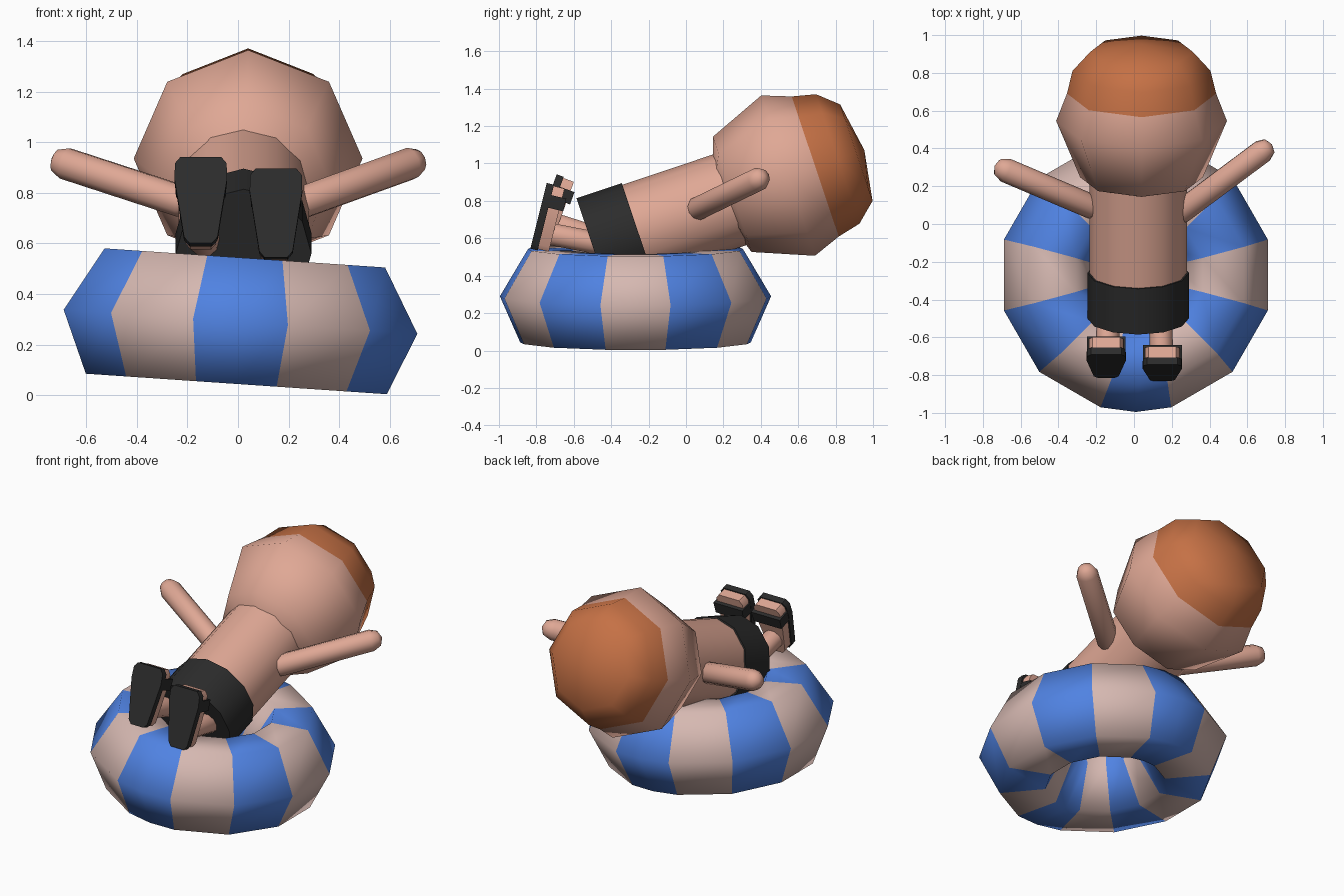
import bpy, bmesh, math
from mathutils import Vector, Matrix

if "Cube" in bpy.data.objects:
    bpy.data.objects.remove(bpy.data.objects["Cube"])


def material(name, rgb):
    m = bpy.data.materials.new(name)
    m.diffuse_color = (*rgb, 1)
    m.use_nodes = True
    m.node_tree.nodes["Principled BSDF"].inputs["Base Color"].default_value = m.diffuse_color
    return m


SKIN = material("skin", (.74, .39, .30))
HAIR = material("orange hair", (.56, .165, .06))
BLACK = material("black", (.025, .025, .025))
BLUE = material("blue", (.08, .225, .76))
PALE = material("pale pink", (.67, .48, .44))


def finish(name, bm, mats, angle):
    bmesh.ops.recalc_face_normals(bm, faces=bm.faces[:])
    mesh = bpy.data.meshes.new(name)
    bm.to_mesh(mesh)
    bm.free()
    for m in mats:
        mesh.materials.append(m)
    mesh.shade_smooth()
    mesh.set_sharp_from_angle(angle=math.radians(angle))
    ob = bpy.data.objects.new(name, mesh)
    bpy.context.collection.objects.link(ob)
    return ob


def lathe(name, origin, axis, profile, sides, mats, angle=65, rule=None):
    """Revolve (distance, radius) points around an axis; one vertex row lies on +x."""
    origin, a = Vector(origin), Vector(axis).normalized()
    u = (Vector((1, 0, 0)) - a * a.x)
    if u.length < .2:
        u = Vector((0, 0, 1)) - a * a.z
    u.normalize()
    v = a.cross(u)
    bm = bmesh.new()
    rows = []
    for t, r in profile:
        c = origin + a * t
        if r == 0:
            rows.append([bm.verts.new(c)] * sides)
        else:
            angs = [2 * math.pi * i / sides for i in range(sides)]
            rows.append([bm.verts.new(c + u * r * math.cos(g) + v * r * math.sin(g)) for g in angs])
    for lo, hi in zip(rows, rows[1:]):
        for i in range(sides):
            j = (i + 1) % sides
            f = bm.faces.new(list(dict.fromkeys((lo[i], lo[j], hi[j], hi[i]))))
            if rule:
                f.material_index = rule((f.calc_center_median() - origin).dot(a))
    return finish(name, bm, mats, angle)


def capsule(name, p, q, r, sides=10):
    p, q = Vector(p), Vector(q)
    n = (q - p).length
    lathe(name, p, q - p, [(-r, 0), (-r * .7, r * .7), (0, r), (n, r), (n + r * .7, r * .7), (n + r, 0)],
          sides, [SKIN])


# Swim ring: six-sided section, twelve stripes, slightly tilted
section = [(.725, 0), (.575, .253), (.35, .25), (.21, 0), (.35, -.245), (.617, -.246)]
degs = sorted([15 + 30 * k for k in range(12)] + [90, 270])
bm = bmesh.new()
place = Matrix.Translation((.01, -.27, .29)) @ Matrix.Rotation(.068, 4, 'Y')
rows = []
for d in degs:
    g = math.radians(d)
    rows.append([bm.verts.new(place @ Vector((r * math.cos(g), r * math.sin(g), z))) for r, z in section])
for k, d in enumerate(degs):
    nxt = (k + 1) % len(degs)
    stripe = int((d + 16) // 30) if d % 30 == 0 else int((d + 15) // 30)
    if d % 30 == 0:
        stripe = d // 30
    for i in range(6):
        j = (i + 1) % 6
        f = bm.faces.new((rows[k][i], rows[k][j], rows[nxt][j], rows[nxt][i]))
        f.material_index = stripe % 2
finish("swim_ring", bm, [PALE, BLUE], 85)

# Body leaning forward over the ring
AXIS = (0, .948, .318)
HIP = (.022, -.50, .56)
lathe("torso", HIP, AXIS, [(.1, 0), (.1, .258), (.84, .258), (.84, 0)], 12, [SKIN])
lathe("shorts", HIP, AXIS, [(0, 0), (0, .268), (.255, .268), (.255, 0)], 12, [BLACK])

# Head with the hair as its far cap
lathe("head", (.04, .56, .94), AXIS,
      [(-.44, 0), (-.33, .325), (-.015, .452), (.138, .395), (.265, .365), (.37, .272), (.415, 0)],
      8, [SKIN, HAIR], 80, lambda t: int(t > .138))

# Arms
capsule("right_arm", (.25, .065, .76), (.68, .385, .915), .065)
capsule("left_arm", (-.22, .09, .765), (-.68, .285, .915), .065)

# Legs
capsule("right_leg", (.14, -.40, .56), (.145, -.735, .625), .062)
capsule("left_leg", (-.13, -.40, .58), (-.145, -.715, .68), .062)


def slab(name, frame, outline, n0, n1, mat):
    """Extrude a mirrored (half width, length) outline between two depths."""
    bm = bmesh.new()
    pts = [(w, l) for w, l in outline] + [(-w, l) for w, l in reversed(outline)]
    lo = [bm.verts.new(frame @ Vector((x, n0, l))) for x, l in pts]
    hi = [bm.verts.new(frame @ Vector((x, n1, l))) for x, l in pts]
    bm.faces.new(lo)
    bm.faces.new(hi)
    for i in range(len(pts)):
        j = (i + 1) % len(pts)
        bm.faces.new((lo[i], lo[j], hi[j], hi[i]))
    finish(name, bm, [mat], 40)


# Feet in sandals, toes pointing up
shape = [(.045, 0), (.066, .025), (.104, .27), (.102, .335), (.08, .362)]
for side, heel, tilt in (("right", (.15, -.832, .545), 14), ("left", (-.147, -.815, .602), 20)):
    frame = Matrix.Translation(heel) @ Matrix.Rotation(math.radians(-tilt), 4, 'X')
    slab(side + "_sandal_sole", frame, shape, 0, .04, BLACK)
    slab(side + "_foot", frame, [(w * .9, .008 + l * .96) for w, l in shape], .038, .1, SKIN)
    slab(side + "_sandal_strap", frame, [(.098, .235), (.103, .305)], .03, .122, BLACK)
